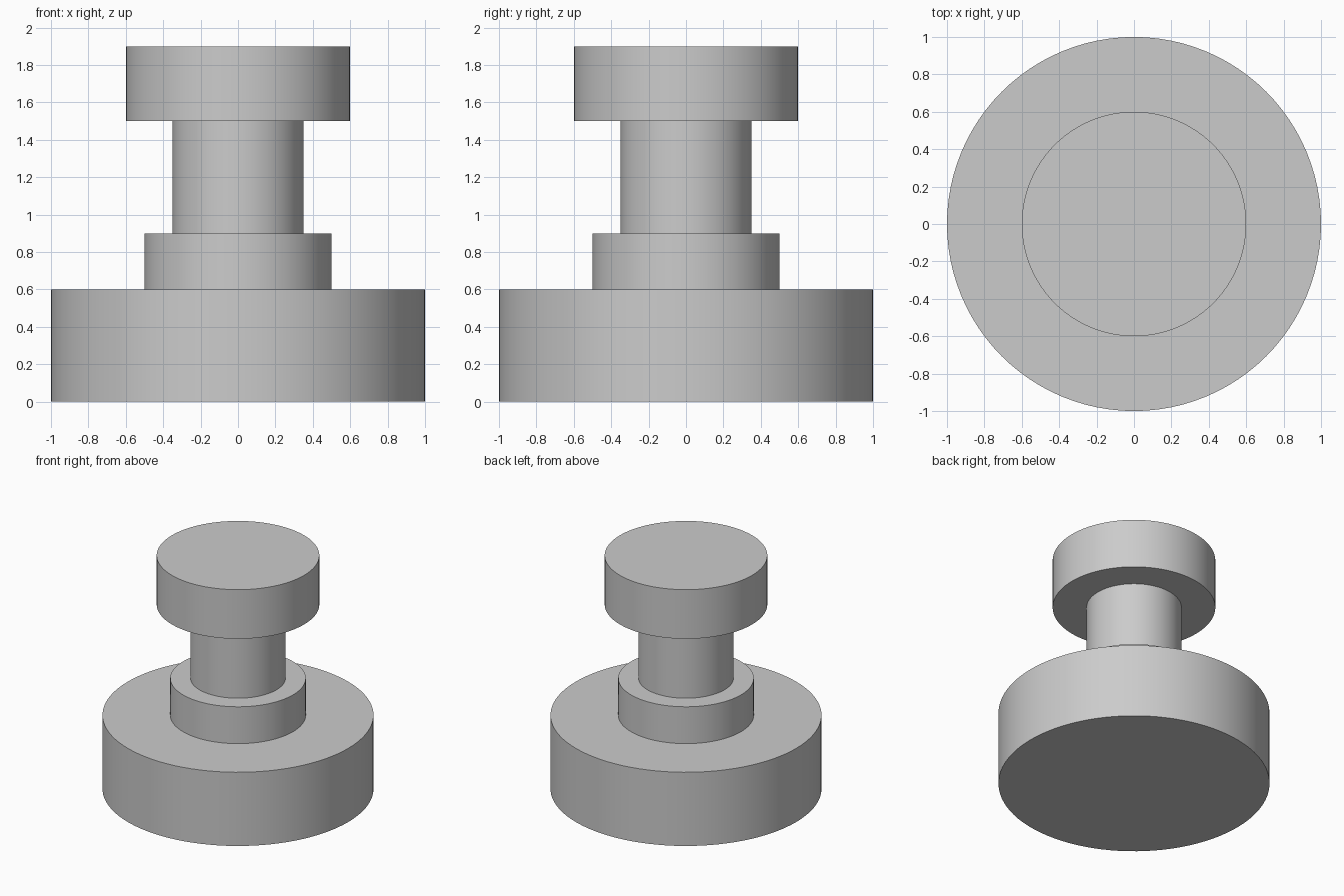
import bpy

cube = bpy.data.objects.get("Cube")
if cube:
    bpy.data.objects.remove(cube, do_unlink=True)

# Single plain grey finish
grey = bpy.data.materials.new("plain_grey")
grey.use_nodes = True
colour = (0.6, 0.6, 0.6, 1.0)
grey.diffuse_color = colour
grey.node_tree.nodes["Principled BSDF"].inputs["Base Color"].default_value = colour


def turned_part(name, radius, bottom, top):
    """Upright round part with smooth sides and sharp rims."""
    bpy.ops.mesh.primitive_cylinder_add(
        vertices=96, radius=radius, depth=top - bottom,
        location=(0, 0, (bottom + top) / 2))
    part = bpy.context.object
    part.name = part.data.name = name
    part.data.materials.append(grey)
    bpy.ops.object.shade_smooth_by_angle()
    return part


# Stacked from the ground up
turned_part("base", 1.0, 0.0, 0.6)
turned_part("collar", 0.5, 0.6, 0.9)
turned_part("neck", 0.35, 0.9, 1.5)
turned_part("cap", 0.6, 1.5, 1.9)
